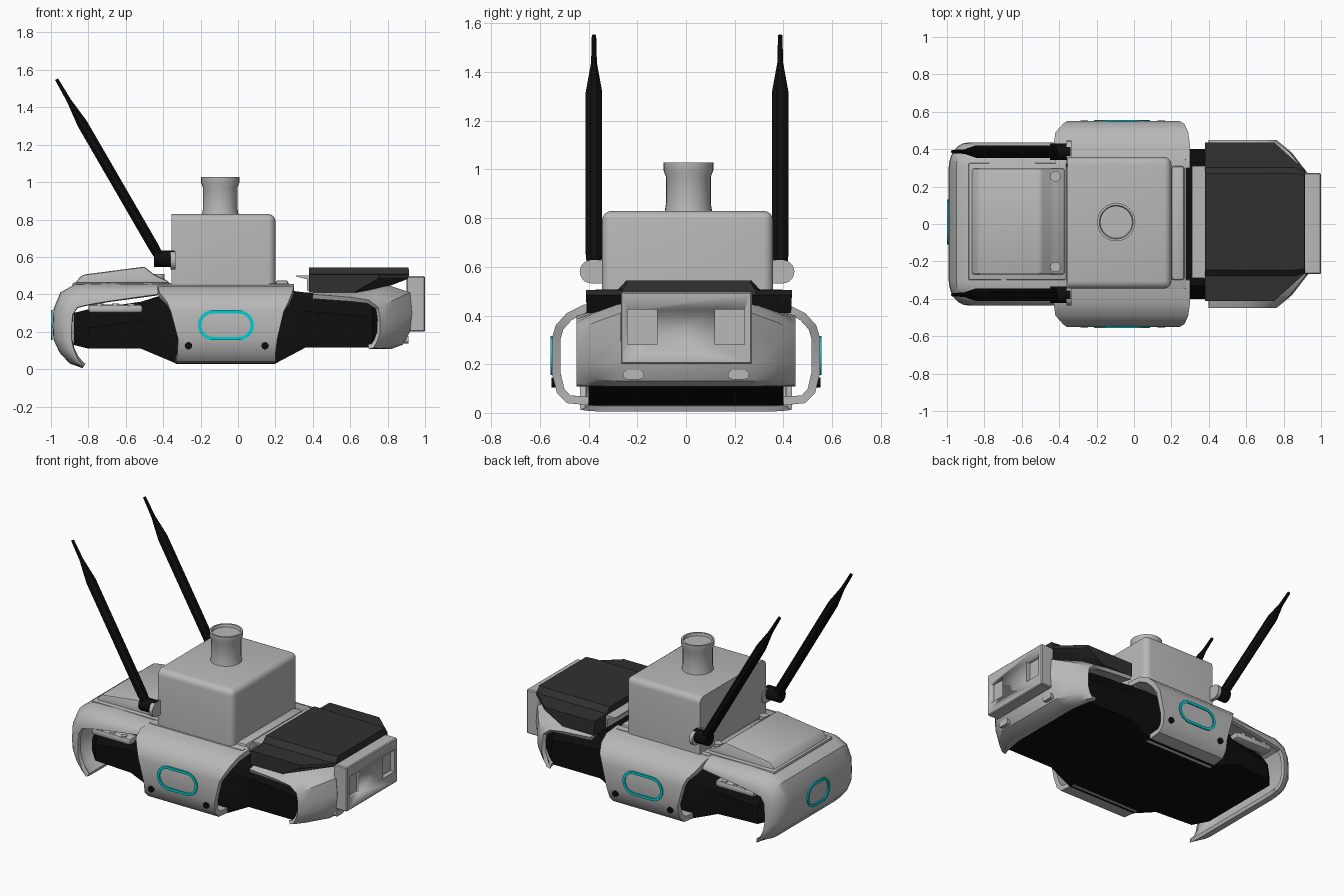
import bpy, bmesh, math
from mathutils import Vector, Matrix

cube = bpy.data.objects.get("Cube")
if cube:
    bpy.data.objects.remove(cube, do_unlink=True)


def material(name, rgb):
    m = bpy.data.materials.new(name)
    m.use_nodes = True
    m.diffuse_color = (*rgb, 1)
    m.node_tree.nodes["Principled BSDF"].inputs["Base Color"].default_value = (*rgb, 1)
    return m


GREY = material("light grey", (0.48, 0.48, 0.48))
DARK = material("charcoal", (0.03, 0.03, 0.03))
BLACK = material("black", (0.004, 0.004, 0.004))
CYAN = material("cyan", (0.0, 0.62, 0.65))


def finish(bm, name, mat, thick=0, angle=35):
    me = bpy.data.meshes.new(name)
    bm.to_mesh(me)
    bm.free()
    ob = bpy.data.objects.new(name, me)
    bpy.context.collection.objects.link(ob)
    me.materials.append(mat)
    bpy.ops.object.select_all(action='DESELECT')
    ob.select_set(True)
    bpy.context.view_layer.objects.active = ob
    if thick:
        mod = ob.modifiers.new("shell", 'SOLIDIFY')
        mod.thickness, mod.offset = thick, -1
        bpy.ops.object.modifier_apply(modifier=mod.name)
    bpy.ops.object.shade_smooth_by_angle(angle=math.radians(angle))
    return ob


def loft(name, rings, mat, bevel=0):
    """Closed skin through rings of equal length, capped at both ends."""
    bm = bmesh.new()
    vs = [[bm.verts.new(p) for p in r] for r in rings]
    n = len(rings[0])
    for a, b in zip(vs, vs[1:]):
        for i in range(n):
            j = (i + 1) % n
            bm.faces.new((a[i], a[j], b[j], b[i]))
    bm.faces.new(vs[0])
    bm.faces.new(vs[-1])
    bmesh.ops.recalc_face_normals(bm, faces=bm.faces)
    if bevel:
        bmesh.ops.bevel(bm, geom=bm.edges[:], offset=bevel, segments=2, affect='EDGES', profile=0.5)
    return finish(bm, name, mat)


def shell(name, rows, mat, thick, inside):
    """Open sheet through rows of points, thickened toward the inside point."""
    bm = bmesh.new()
    vs = [[bm.verts.new(p) for p in r] for r in rows]
    for a, b in zip(vs, vs[1:]):
        for i in range(len(a) - 1):
            bm.faces.new((a[i], a[i + 1], b[i + 1], b[i]))
    bm.normal_update()
    if sum(f.normal.dot(f.calc_center_median() - Vector(inside)) for f in bm.faces) < 0:
        bmesh.ops.reverse_faces(bm, faces=bm.faces[:])
    return finish(bm, name, mat, thick)


def box(name, lo, hi, mat, bevel=0.0, keep=lambda e: True, seg=2):
    bm = bmesh.new()
    bmesh.ops.create_cube(bm, size=1)
    for v in bm.verts:
        v.co = [l + (c + 0.5) * (h - l) for l, h, c in zip(lo, hi, v.co)]
    if bevel:
        bmesh.ops.bevel(bm, geom=[e for e in bm.edges if keep(e)], offset=bevel,
                        segments=seg, affect='EDGES', profile=0.5)
    return finish(bm, name, mat)


def rod(name, centre, r, length, axis, mat, seg=20):
    bm = bmesh.new()
    rot = Vector((0, 0, 1)).rotation_difference(Vector(axis)).to_matrix().to_4x4()
    bmesh.ops.create_cone(bm, cap_ends=True, segments=seg, radius1=r, radius2=r, depth=length,
                          matrix=Matrix.Translation(centre) @ rot)
    return finish(bm, name, mat)


def stadium(hw, hh, n=10):
    pts = []
    for side in (1, -1):
        for i in range(n + 1):
            a = -math.pi / 2 + math.pi * i / n
            pts.append((side * (hw - hh + hh * math.cos(a)), side * hh * math.sin(a)))
    return pts


def pill(name, hw, hh, place, d0, d1, mat, rim=0):
    """Stadium plate, or a stadium ring when a rim width is given."""
    outer = stadium(hw, hh)
    if not rim:
        return loft(name, [[place(u, v, d) for u, v in outer] for d in (d0, d1)], mat)
    inner = stadium(hw - rim, hh - rim)
    bm = bmesh.new()
    loops = [[bm.verts.new(place(u, v, d)) for u, v in s]
             for s, d in ((outer, d0), (outer, d1), (inner, d1), (inner, d0))]
    for a, b in zip(loops, loops[1:] + loops[:1]):
        for i in range(len(a)):
            j = (i + 1) % len(a)
            bm.faces.new((a[i], a[j], b[j], b[i]))
    bmesh.ops.recalc_face_normals(bm, faces=bm.faces)
    return finish(bm, name, mat)


# Black chassis: x, bottom, top, half width
core = [(-.88, .13, .3, .3), (-.8, .11, .32, .38), (-.52, .11, .36, .4), (-.33, .03, .42, .4),
        (.2, .03, .43, .4), (.36, .115, .41, .4), (.72, .115, .38, .4), (.85, .15, .36, .28)]
loft("chassis", [[(x, -w, b), (x, w, b), (x, w, t - .1), (x, w - .07, t), (x, .07 - w, t), (x, -w, t - .1)]
                 for x, b, t, w in core], BLACK)


# Wrap-around bumpers: centre profile blends into a side rim profile
def bumper(name, outer, rim, cols, inside):
    cols = [(-y, b) for y, b in reversed(cols)] + cols
    rows = [[(o[0] + (r[0] - o[0]) * b, y, o[1] + (r[1] - o[1]) * b) for y, b in cols]
            for o, r in zip(outer, rim)]
    return shell(name, rows, GREY, 0.025, inside)


arc = [(0.3 + 0.135 * math.sin(a), 1 - math.cos(a)) for a in (math.pi * i / 12 for i in range(7))]
bumper("rear_bumper",
       [(-.83, .005), (-.9, .03), (-.955, .09), (-.987, .16), (-.991, .23), (-.987, .32),
        (-.95, .41), (-.87, .455), (-.7, .46), (-.42, .455)],
       [(-.83, .015), (-.86, .06), (-.88, .11), (-.89, .16), (-.89, .22), (-.885, .29),
        (-.86, .33), (-.8, .345), (-.68, .365), (-.43, .4)],
       arc, (-.7, 0, .25))
bumper("front_bumper",
       [(.74, .108), (.82, .108), (.88, .13), (.92, .2), (.93, .3), (.92, .41), (.8, .45), (.6, .44), (.4, .43)],
       [(.7, .108), (.725, .115), (.745, .15), (.76, .2), (.76, .27), (.75, .33), (.7, .37), (.6, .385), (.4, .4)],
       [(.27, 0), (.38, .5), (.43, .85), (.45, 1)], (.6, 0, .25))

# Side shells: y, z, rear edge x, front edge x
side = [(.3, .455, -.42, .3), (.42, .445, -.43, .3), (.49, .41, -.42, .29), (.535, .36, -.38, .27),
        (.55, .31, -.36, .245), (.55, .16, -.32, .21), (.53, .08, -.325, .2), (.49, .04, -.33, .2),
        (.36, .028, -.335, .2)]
for s, label in ((1, "back"), (-1, "front")):
    shell(label + "_side_shell",
          [[(x, s * y, z) for x in (a, a + .03, b - .03, b)] for y, z, a, b in side],
          GREY, 0.035, (-.06, s * .3, .25))

    def on_side(u, v, d):
        return (-.065 + u, s * d, .235 + v)
    pill(label + "_light_ring", .15, .08, on_side, .549, .557, CYAN, rim=.018)
    for x in (-.265, .145):
        rod(label + "_shell_bolt", (x, s * .545, .125), .02, .016, (0, 1, 0), BLACK, 12)
    # Side grip in the rear opening
    box(label + "_grip", (-.8, min(s * .34, s * .42), .3), (-.51, max(s * .34, s * .42), .345), GREY, .015)
    for x in (-.74, -.655, -.57):
        rod(label + "_grip_button", (x, s * .4, .335), .02, .03, (0, 0, 1), GREY, 12)

pill("rear_light_ring", .12, .08, lambda u, v, d: (d, .01 + u, .235 + v), -1.0, -.991, CYAN, rim=.016)

# Deck and equipment box
box("deck", (-.42, -.35, .41), (.28, .35, .458), GREY, .01)
box("deck_front_strip", (.2, -.3, .44), (.27, .31, .475), GREY, .015)
box("equipment_box", (-.355, -.345, .44), (.2, .358, .83), GREY, .04, seg=4,
    keep=lambda e: not all(v.co.x < -.3 for v in e.verts) and not all(v.co.z < .5 for v in e.verts))

# Sensor turret, lathed
prof = [(.098, .825), (.092, .86), (.092, .97), (.102, .995), (.102, 1.028), (.09, 1.028), (.086, 1.01)]
loft("sensor_turret", [[(-.095 + r * math.cos(a), .01 + r * math.sin(a), z)
                        for a in (math.tau * i / 32 for i in range(32))] for r, z in prof], GREY)

# Antennas with knuckles and mount tabs
base, tip = Vector((-.42, 0, .6)), Vector((-.97, 0, 1.55))
across = Vector((0, 1, 0)).cross((tip - base).normalized())
for y, label in ((-.378, "front"), (.387, "back")):
    rings = []
    for t, wy, wx in ((0, .028, .025), (.06, .034, .028), (.75, .034, .028), (.88, .012, .012), (1, .009, .009)):
        c = base.lerp(tip, t) + Vector((0, y, 0))
        rings.append([c + Vector((0, wy * 1.08 * math.cos(a), 0)) + across * wx * 1.08 * math.sin(a)
                      for a in (math.tau * (i + .5) / 8 for i in range(8))])
    loft(label + "_antenna", rings, BLACK)
    rod(label + "_antenna_knuckle", (-.395, y, .59), .044, .11, (1, 0, 0), BLACK, 12)
    pill(label + "_antenna_mount", .07, .048,
         lambda u, v, d: (d, y * .97 + u, .58 + v), -.36, -.335, GREY)

# Rear hatch with sloped lip and bolts
hatch = [(-.88, .44), (-.86, .475), (-.83, .505), (-.5, .548), (-.44, .5), (-.37, .47), (-.37, .44)]
loft("rear_hatch", [[(x, y, z) for x, z in hatch] for y in (-.27, .298)], GREY, .012)
box("hatch_surround", (-.885, -.3, .44), (-.36, .325, .463), GREY, .008)
for y in (-.23, .255):
    rod("hatch_bolt", (-.42, y, .49), .028, .04, (0, 0, 1), GREY)


# Dark front cover: rear x, shoulder x, nose x, half width, nose half width, height
def plan(x0, x1, x2, w, n, z):
    return [(x, .012 + y, z) for x, y in ((x0, -w), (x1, -w), (x2, -n), (x2, n), (x1, w), (x0, w))]


loft("front_cover", [plan(.38, .62, .72, .42, .27, .41), plan(.38, .75, .915, .423, .275, .485),
                     plan(.38, .75, .915, .423, .275, .505), plan(.38, .86, .915, .29, .27, .508),
                     plan(.38, .86, .912, .258, .25, .543)], DARK)
lip = [(.31, .495), (.31, .502), (.39, .5), (.39, .42), (.37, .42), (.37, .48)]
loft("cover_lip", [[(x, y, z) for x, z in lip] for y in (-.29, .31)], GREY)

# Nose plate with two square recesses
nose = box("nose_plate", (.9, -.268, .2), (1.0, .272, .497), GREY, .006, seg=1)
for y in (-.18, .18):
    cutter = box("recess_cutter", (.97, y - .06, .28), (1.05, y + .06, .425), GREY)
    cutter.hide_render = True
    bpy.context.view_layer.objects.active = nose
    mod = nose.modifiers.new("recess", 'BOOLEAN')
    mod.operation, mod.object, mod.solver = 'DIFFERENCE', cutter, 'EXACT'
    bpy.ops.object.modifier_apply(modifier=mod.name)
    bpy.data.objects.remove(cutter, do_unlink=True)
    pill("bumper_slot", .044, .019, lambda u, v, d: (d, y * 1.2 + u, .157 + v), .87, .912, GREY)
